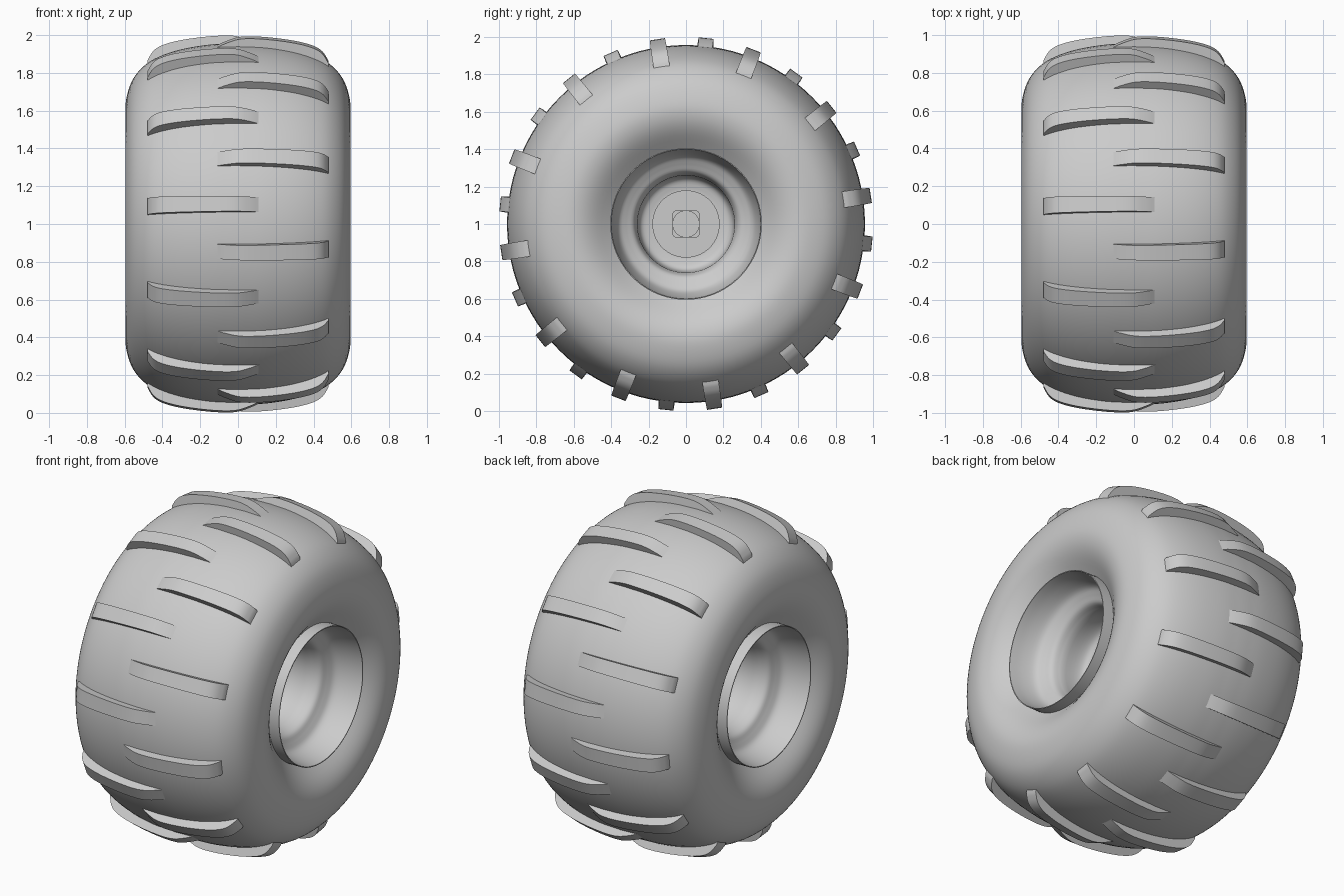
import bpy, bmesh, math
from mathutils import Matrix, Vector

cube = bpy.data.objects.get("Cube")
if cube:
    bpy.data.objects.remove(cube, do_unlink=True)

grey = bpy.data.materials.new("plain grey")
grey.use_nodes = True
grey.diffuse_color = (0.6, 0.6, 0.6, 1)
grey.node_tree.nodes["Principled BSDF"].inputs["Base Color"].default_value = (0.6, 0.6, 0.6, 1)

AXLE = Vector((0, 0, 1))


def finish(bm, name, angle=35):
    bmesh.ops.remove_doubles(bm, verts=bm.verts, dist=0.0001)
    bmesh.ops.recalc_face_normals(bm, faces=bm.faces)
    mesh = bpy.data.meshes.new(name)
    bm.to_mesh(mesh)
    bm.free()
    mesh.materials.append(grey)
    obj = bpy.data.objects.new(name, mesh)
    obj.location = AXLE
    bpy.context.collection.objects.link(obj)
    bpy.ops.object.select_all(action='DESELECT')
    obj.select_set(True)
    bpy.context.view_layer.objects.active = obj
    bpy.ops.object.shade_smooth_by_angle(angle=math.radians(angle))
    return obj


def smooth_path(points, steps=4):
    """Catmull-Rom curve through the (x, radius) points."""
    p = [Vector(q) for q in points]
    p = [2 * p[0] - p[1]] + p + [2 * p[-1] - p[-2]]
    out = []
    for a, b, c, d in zip(p, p[1:], p[2:], p[3:]):
        for i in range(steps):
            t = i / steps
            out.append(0.5 * (2 * b + (c - a) * t + (2 * a - 5 * b + 4 * c - d) * t * t
                              + (3 * b - a - 3 * c + d) * t ** 3))
    return out + [p[-2]]


def lathe(name, profile, sides=96):
    """Turn an (x, radius) profile around the axle."""
    bm = bmesh.new()
    verts = [bm.verts.new((x, 0, r)) for x, r in profile]
    edges = [bm.edges.new(pair) for pair in zip(verts, verts[1:])]
    bmesh.ops.spin(bm, geom=verts + edges, cent=(0, 0, 0), axis=(1, 0, 0),
                   angle=math.tau, steps=sides)
    return finish(bm, name)


def mirrored(half):
    return half + [(-x, r) for x, r in reversed(half)]


# Fat balloon tyre, dipping inward beside the rim
tyre_half = [(0.0, 0.957), (0.15, 0.95), (0.3, 0.925), (0.42, 0.885), (0.5, 0.835),
             (0.56, 0.76), (0.592, 0.66), (0.592, 0.58), (0.56, 0.5), (0.485, 0.4)]
half = [tuple(v) for v in smooth_path(tyre_half)]
lathe("tyre", [(-x, r) for x, r in reversed(half)][:-1] + half)

# Rim: protruding lip, stepped dish and deep hub floor on both sides
dish = smooth_path([(0.56, 0.4), (0.48, 0.385), (0.41, 0.36), (0.38, 0.32),
                    (0.355, 0.28), (0.3, 0.26)])
floor = smooth_path([(0.3, 0.26), (0.2, 0.255), (0.155, 0.235), (0.14, 0.185)])
rim_half = [(0.45, 0.405), (0.56, 0.405)] + [tuple(v) for v in dish + floor[1:]]
rim_half += [(0.14, 0.18), (0.15, 0.18), (0.15, 0.0)]
for side, label in ((1, "left"), (-1, "right")):
    lathe(label + "_rim", [(side * x, r) for x, r in rim_half])

    # Hub: square nut plate with a round cap
    bm = bmesh.new()
    bmesh.ops.create_cube(bm, size=1, matrix=Matrix.Translation((side * 0.16, 0, 0))
                          @ Matrix.Diagonal((0.04, 0.145, 0.145, 1)))
    corners = [e for e in bm.edges if abs((e.verts[0].co - e.verts[1].co).x) > 0.03]
    bmesh.ops.bevel(bm, geom=corners, offset=0.02, segments=3, affect='EDGES', profile=0.5)
    finish(bm, label + "_hub_plate")
    lathe(label + "_hub_cap", [(side * 0.17, 0.073), (side * 0.19, 0.073), (side * 0.19, 0)], 32)

# Tread cleats: bars that rise from the centre and wrap over the shoulder
cleat_top = smooth_path([(-0.11, 0.952), (-0.06, 0.975), (0.02, 0.998), (0.15, 0.995),
                         (0.3, 0.975), (0.4, 0.948), (0.45, 0.915), (0.48, 0.865)], 3)


def tread_row(name, side, start, count=12):
    bm = bmesh.new()
    for i in range(count):
        # angle is measured from +y toward +z
        turn = Matrix.Rotation(math.radians(start + i * 360 / count), 4, 'X')
        rings = []
        for x, r in cleat_top:
            w = 0.039 + 0.008 * (x + 0.11)
            section = [(r - 0.12, -w), (r, -w), (r, w), (r - 0.12, w)]
            rings.append([bm.verts.new(turn @ Vector((side * x, y, z))) for y, z in section])
        for a, b in zip(rings, rings[1:]):
            for k in range(4):
                n = (k + 1) % 4
                bm.faces.new((a[k], a[n], b[n], b[k]))
        bm.faces.new(rings[0])
        bm.faces.new(rings[-1])
    finish(bm, name)


tread_row("left_tread_cleats", 1, 8.8)
tread_row("right_tread_cleats", -1, 23.8)
